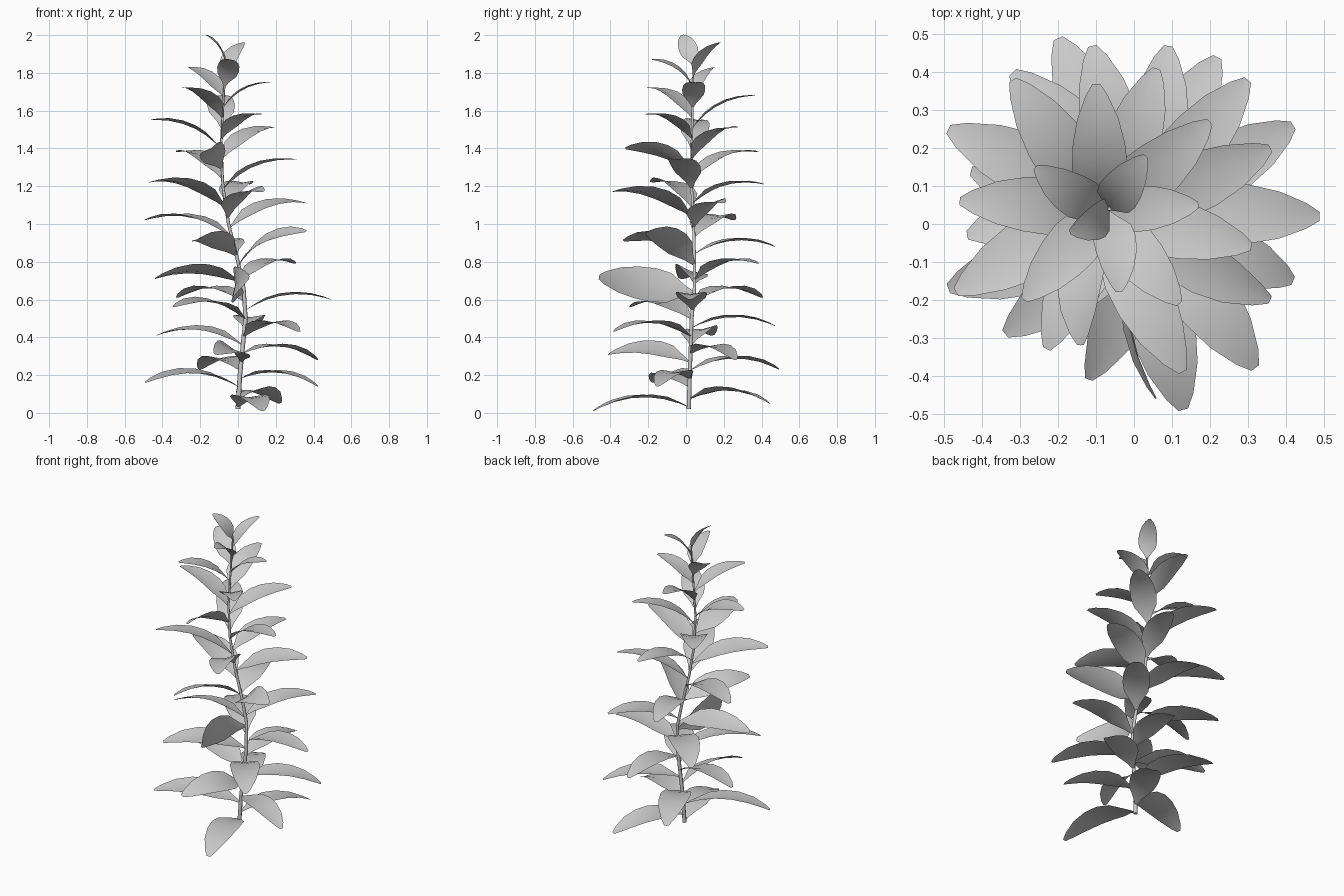
import bpy
import bmesh
import math
from mathutils import Vector

default_cube = bpy.data.objects.get("Cube")
if default_cube:
    bpy.data.objects.remove(default_cube, do_unlink=True)

# Single grey shared by stem and leaves
GREY = (0.6, 0.6, 0.6, 1.0)
grey = bpy.data.materials.new("plain_grey")
grey.diffuse_color = GREY
grey.use_nodes = True
grey.node_tree.nodes["Principled BSDF"].inputs["Base Color"].default_value = GREY

# Gently swaying centre line of the stem
STEM = [Vector(p) for p in (
    (0.0, 0.015, 0.02), (0.01, 0.02, 0.2), (0.04, 0.03, 0.5),
    (0.03, 0.045, 0.66), (0.0, 0.045, 0.8), (-0.05, 0.04, 1.0),
    (-0.08, 0.03, 1.2), (-0.09, 0.03, 1.4), (-0.08, 0.035, 1.6),
    (-0.065, 0.04, 1.86))]

# Leaf tips from bottom to top, in hundredths of a unit
TIPS = [
    (13, -49, 1), (22, 44, 5), (-49, -17, 16), (42, -15, 14),
    (-20, 49, 23), (-12, -41, 31), (42, 26, 28), (-43, 14, 41),
    (32, -38, 43), (9, 47, 46), (-34, -29, 56), (49, 2, 60),
    (-32, 40, 61), (6, -46, 72), (-44, -3, 71), (30, 38, 79),
    (36, -20, 96), (-23, -33, 91), (-11, 47, 88), (-49, 25, 102),
    (36, 20, 111), (13, -39, 117), (-47, -18, 122), (6, 41, 121),
    (31, -6, 134), (-32, 38, 138), (-14, -32, 140), (20, 27, 151),
    (-46, 6, 155), (12, -21, 158), (-10, 37, 168), (-29, -20, 172),
    (17, 5, 175), (-26, 15, 183), (-4, -18, 187), (3, 18, 196),
    (-17, -2, 200)]

# Leaves twisted around their own length, in degrees
ROLLS = {1: -6, 2: -8, 5: -25, 7: -7, 10: -8, 13: 86, 14: 18, 16: 27, 17: 22,
         20: 10, 21: 14, 22: 9, 26: 33, 27: 6, 28: 6, 33: -12, 34: -14,
         36: -26}

# Leaves that join the stem a little lower than the regular spacing
DROPS = {0: 0.02, 1: 0.02, 15: 0.03, 18: 0.04, 23: 0.025}

# Leaf outline: position along the midrib and relative half width
OUTLINE = [(0, 0.06), (0.1, 0.32), (0.26, 0.88), (0.42, 1.0), (0.6, 0.94),
           (0.78, 0.74), (0.93, 0.4), (1.0, 0.14)]


def stem_point(z):
    """Point on the stem's centre line at height z."""
    for a, b in zip(STEM, STEM[1:]):
        if z <= b.z:
            return a.lerp(b, (z - a.z) / (b.z - a.z))
    return STEM[-1].copy()


def add_stem():
    curve = bpy.data.curves.new("stem", "CURVE")
    curve.dimensions = "3D"
    curve.bevel_depth = 0.013
    curve.bevel_resolution = 1
    curve.use_fill_caps = True
    spline = curve.splines.new("POLY")
    spline.points.add(len(STEM) - 1)
    for i, (point, p) in enumerate(zip(spline.points, STEM)):
        point.co = (*p, 1)
        point.radius = 1 - 0.6 * i / (len(STEM) - 1)
    curve.materials.append(grey)
    stem = bpy.data.objects.new("stem", curve)
    bpy.context.collection.objects.link(stem)


def add_leaf(index, base, tip, roll):
    """Arched, creased blade running from base to tip."""
    chord = tip - base
    out = chord.normalized()
    level = Vector((0, 0, 1)).cross(out).normalized()
    side = level * math.cos(roll) + out.cross(level) * math.sin(roll)
    normal = out.cross(side)
    half = 0.025 + 0.128 * chord.length
    bm = bmesh.new()
    rows = []
    for t, w in OUTLINE:
        mid = base + chord * t + normal * (0.48 * t * (1 - t) * chord.length)
        rows.append([bm.verts.new(mid + side * (half * w * s)
                                  + normal * (0.16 * half * w * abs(s)))
                     for s in (-1, 0, 1)])
    for a, b in zip(rows, rows[1:]):
        for k in (0, 1):
            bm.faces.new((a[k], b[k], b[k + 1], a[k + 1]))
    for face in bm.faces:
        face.smooth = True
    mesh = bpy.data.meshes.new("leaf")
    bm.to_mesh(mesh)
    bm.free()
    mesh.materials.append(grey)
    leaf = bpy.data.objects.new(f"leaf_{index + 1}", mesh)
    bpy.context.collection.objects.link(leaf)


add_stem()
# Leaves spiral up the stem with slowly growing spacing
for i, tip in enumerate(TIPS):
    height = 0.05 + 0.0425 * i + 0.0002 * i * i - DROPS.get(i, 0)
    add_leaf(i, stem_point(height), Vector(tip) / 100,
             math.radians(ROLLS.get(i, 0)))
